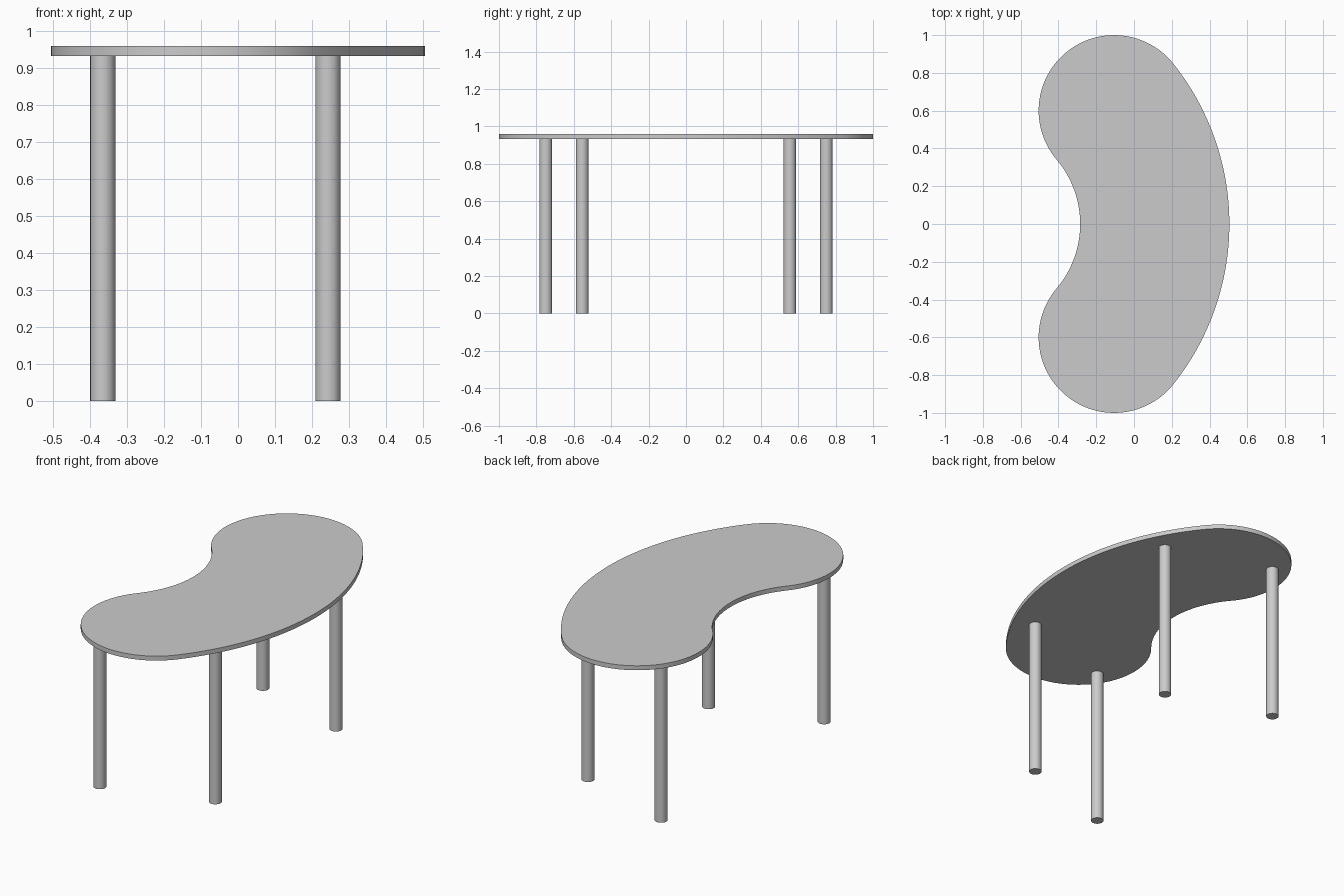
import bpy, bmesh, math

if "Cube" in bpy.data.objects:
    bpy.data.objects.remove(bpy.data.objects["Cube"])

grey = bpy.data.materials.new("light_grey")
grey.diffuse_color = (0.6, 0.6, 0.6, 1)
grey.use_nodes = True
grey.node_tree.nodes["Principled BSDF"].inputs["Base Color"].default_value = grey.diffuse_color

LEG_TOP, TOP = 0.932, 0.958
EX, EY, ER = -0.105, 0.6, 0.4      # rounded end: centre and radius
OUTER_X, INNER_X = 0.505, -0.285   # outer and inner edge on the x axis


def finish(name, bm):
    bmesh.ops.recalc_face_normals(bm, faces=bm.faces)
    mesh = bpy.data.meshes.new(name)
    bm.to_mesh(mesh)
    bm.free()
    mesh.materials.append(grey)
    mesh.shade_smooth()
    mesh.set_sharp_from_angle(angle=math.radians(35))
    obj = bpy.data.objects.new(name, mesh)
    bpy.context.collection.objects.link(obj)
    return obj


def arc(cx, cy, r, a0, a1, n):
    """n points from angle a0 up to, but not including, a1."""
    return [(cx + r * math.cos(a0 + (a1 - a0) * i / n),
             cy + r * math.sin(a0 + (a1 - a0) * i / n)) for i in range(n)]


def axis_centre(edge, sign):
    """Centre on the x axis of the arc through edge tangent to both end circles."""
    k = edge + sign * ER
    return (k * k - EX * EX - EY * EY) / (2 * (k - EX))


# Kidney-shaped tabletop: four tangent arcs, extruded
ox, ix = axis_centre(OUTER_X, -1), axis_centre(INNER_X, 1)
oa, ia = math.atan2(EY, EX - ox), math.atan2(EY, EX - ix)
outline = (arc(ox, 0, OUTER_X - ox, -oa, oa, 48)
           + arc(EX, EY, ER, oa, math.pi + ia, 48)
           + arc(ix, 0, INNER_X - ix, ia, -ia, 32)
           + arc(EX, -EY, ER, math.pi - ia, 2 * math.pi - oa, 48))
bm = bmesh.new()
face = bm.faces.new([bm.verts.new((x, y, LEG_TOP)) for x, y in outline])
ext = bmesh.ops.extrude_face_region(bm, geom=[face], use_keep_orig=True)
bmesh.ops.translate(bm, vec=(0, 0, TOP - LEG_TOP),
                    verts=[v for v in ext["geom"] if isinstance(v, bmesh.types.BMVert)])
finish("tabletop", bm)

# Four round legs, set wider apart on the concave side
for side, x, y in (("inner", -0.365, 0.75), ("outer", 0.243, 0.555)):
    for end, s in (("front", -1), ("back", 1)):
        bm = bmesh.new()
        bmesh.ops.create_cone(bm, cap_ends=True, segments=48, radius1=0.034,
                              radius2=0.034, depth=LEG_TOP)
        leg = finish(f"{end}_{side}_leg", bm)
        leg.location = (x, s * y, LEG_TOP / 2)
